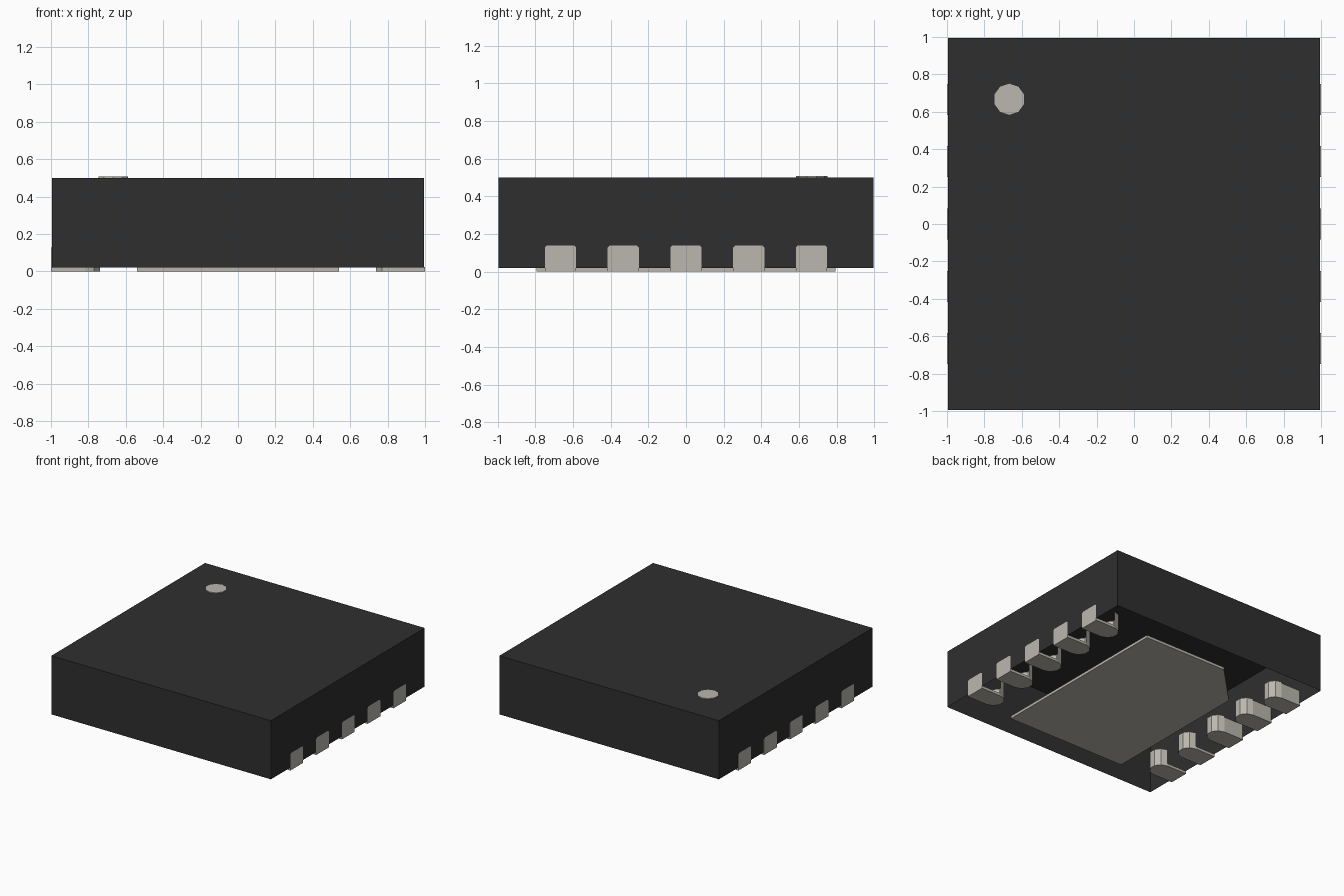
import bpy, bmesh, math

cube = bpy.data.objects.get("Cube")
if cube:
    bpy.data.objects.remove(cube, do_unlink=True)


def material(name, rgb):
    m = bpy.data.materials.new(name)
    m.use_nodes = True
    m.diffuse_color = (*rgb, 1)
    bsdf = m.node_tree.nodes["Principled BSDF"]
    bsdf.inputs["Base Color"].default_value = (*rgb, 1)
    bsdf.inputs["Roughness"].default_value = 0.7
    return m


BLACK = material("black plastic", (0.028, 0.028, 0.028))
METAL = material("pale metal", (0.49, 0.475, 0.42))


def finish(name, bm, mat, normals=True):
    if normals:
        bmesh.ops.recalc_face_normals(bm, faces=bm.faces)
    mesh = bpy.data.meshes.new(name)
    bm.to_mesh(mesh)
    bm.free()
    mesh.materials.append(mat)
    ob = bpy.data.objects.new(name, mesh)
    bpy.context.collection.objects.link(ob)
    return ob


def prism(name, outline, z0, z1, mat):
    """Closed prism over a flat outline."""
    bm = bmesh.new()
    face = bm.faces.new([bm.verts.new((x, y, z0)) for x, y in outline])
    up = bmesh.ops.extrude_face_region(bm, geom=[face], use_keep_orig=True)["geom"]
    bmesh.ops.translate(bm, vec=(0, 0, z1 - z0),
                        verts=[v for v in up if isinstance(v, bmesh.types.BMVert)])
    return finish(name, bm, mat)


# Body: a shell open at the bottom
B, Z0, Z1 = 0.995, 0.02, 0.5
bm = bmesh.new()
bmesh.ops.create_cube(bm, size=1)
for v in bm.verts:
    v.co = (v.co.x * 2 * B, v.co.y * 2 * B, Z1 if v.co.z > 0 else Z0)
bm.normal_update()
bmesh.ops.delete(bm, geom=[f for f in bm.faces if f.normal.z < -0.5], context="FACES")
finish("body", bm, BLACK, normals=False)

# Round marker on the top
R = 0.083
prism("corner_marker",
      [(-0.667 + R * math.sin(a * math.tau / 10), 0.667 + R * math.cos(a * math.tau / 10))
       for a in range(10)], Z1, 0.507, METAL)

# Centre pad underneath, with one cut corner
prism("centre_pad", [(0.54, -0.795), (0.54, 0.795), (-0.215, 0.795),
                     (-0.54, 0.465), (-0.54, -0.795)], 0, 0.022, METAL)


def lead(name, side, yc, open_sides):
    """Round-ended contact that shows on the side wall; the round end points inward."""
    bm = bmesh.new()

    def face(pts):
        bm.faces.new([bm.verts.new((side * x, yc + y, z)) for x, y, z in pts])

    top, cut, cx = 0.14, 0.012, 0.735 + R
    arc = [(cx + R * math.cos(a), R * math.sin(a))
           for a in (math.pi / 2 + math.pi * i / 5 for i in range(6))]
    outline = [(1, -R), (1, R)] + arc
    face([(x, y, 0) for x, y in outline])
    # Outer face with trimmed upper corners
    face([(1, -R, 0), (1, R, 0), (1, R, top - cut), (1, R - cut, top),
          (1, cut - R, top), (1, -R, top - cut)])
    # Straight sides, then the rounded end
    h = Z0 + 0.002 if open_sides else top - cut
    for a, b, z in ([((1, R), arc[0], h), (arc[-1], (1, -R), h)]
                    + [(p, q, top) for p, q in zip(arc, arc[1:])]):
        face([(*a, 0), (*b, 0), (*b, z), (*a, z)])
    bmesh.ops.remove_doubles(bm, verts=bm.verts, dist=1e-5)
    finish(name, bm, METAL)


# Five contacts along each side
for i in range(5):
    y = (i - 2) / 3
    lead(f"left_lead_{i + 1}", 1, y, True)
    lead(f"right_lead_{i + 1}", -1, y, i < 2)
